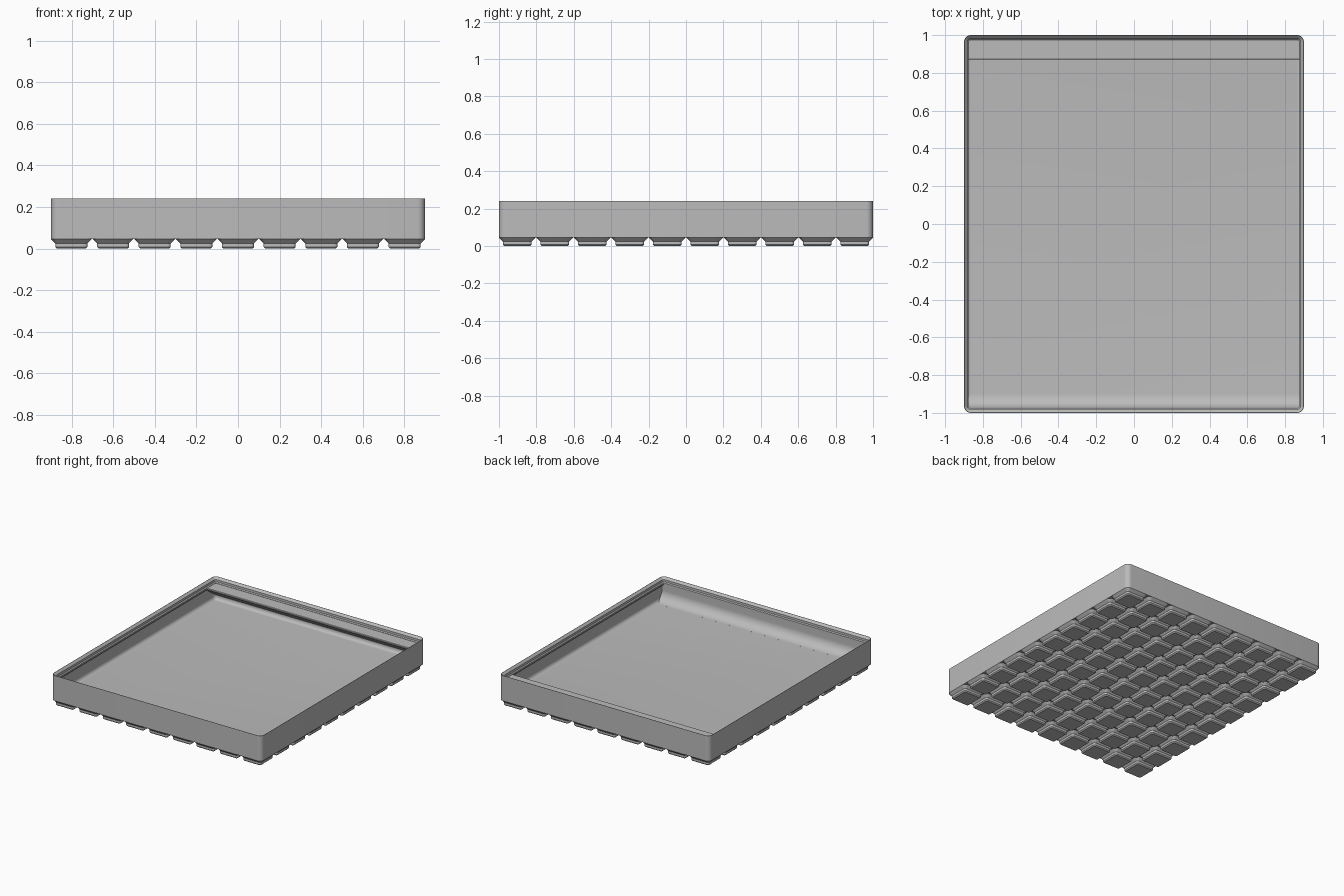
import bpy, bmesh, math

cube = bpy.data.objects.get("Cube")
if cube:
    bpy.data.objects.remove(cube)

CELL, NX, NY = 21.0, 9, 10
MM = 2 / (NY * CELL - 0.5)          # design units to scene units
HX, HY = (NX * CELL - 0.5) / 2, (NY * CELL - 0.5) / 2
HF = (CELL - 0.5) / 2
RADIUS, WALL, LIP, FLOOR = 3.75, 0.95, 2.6, 7.0

grey = bpy.data.materials.new("plain grey")
grey.use_nodes = True
grey.diffuse_color = (0.5, 0.5, 0.5, 1)
grey.node_tree.nodes["Principled BSDF"].inputs["Base Color"].default_value = grey.diffuse_color


def finish(name, bm):
    bmesh.ops.recalc_face_normals(bm, faces=bm.faces)
    bmesh.ops.scale(bm, vec=(MM, MM, MM), verts=bm.verts)
    mesh = bpy.data.meshes.new(name)
    bm.to_mesh(mesh)
    bm.free()
    mesh.materials.append(grey)
    obj = bpy.data.objects.new(name, mesh)
    bpy.context.collection.objects.link(obj)
    bpy.ops.object.select_all(action="DESELECT")
    obj.select_set(True)
    bpy.context.view_layer.objects.active = obj
    bpy.ops.object.shade_smooth_by_angle(angle=math.radians(30))
    return obj


def rounded_loft(name, hx, hy, profile, steps=8):
    """Stack rounded rectangles given as (inset, height) and cap both ends."""
    bm = bmesh.new()
    rings = []
    for inset, z in profile:
        r = max(RADIUS - inset, 0.05)
        cx, cy = hx - inset - r, hy - inset - r
        ring = []
        for q, (sx, sy) in enumerate([(1, 1), (-1, 1), (-1, -1), (1, -1)]):
            for i in range(steps + 1):
                a = (q + i / steps) * math.pi / 2
                ring.append(bm.verts.new((sx * cx + r * math.cos(a), sy * cy + r * math.sin(a), z)))
        rings.append(ring)
    for low, high in zip(rings, rings[1:]):
        for i in range(len(low)):
            j = (i + 1) % len(low)
            bm.faces.new((low[i], low[j], high[j], high[i]))
    bm.faces.new(rings[0])
    bm.faces.new(rings[-1])
    return finish(name, bm)


def prism(name, outline):
    """Extrude a (y, z) outline across the inside width."""
    bm = bmesh.new()
    w = HX - WALL + 0.01
    ends = [[bm.verts.new((x, y, z)) for y, z in outline] for x in (-w, w)]
    for end in ends:
        bm.faces.new(end)
    for i in range(len(outline)):
        j = (i + 1) % len(outline)
        bm.faces.new((ends[0][i], ends[0][j], ends[1][j], ends[1][i]))
    return finish(name, bm)


# Tray body: outer wall, stacking lip, inner wall, rounded floor edge
fillet = RADIUS - WALL
body = [(0, 4.75), (0, 25.2), (0.2, 25.2), (1.9, 23.5), (1.9, 21.7), (LIP, 21),
        (LIP, 19.8), (WALL, 18.15)]
for i in range(9):
    a = i / 8 * math.pi / 2
    body.append((WALL + fillet * (1 - math.cos(a)), FLOOR + fillet * (1 - math.sin(a))))
rounded_loft("tray_body", HX, HY, body)

# Grid of stepped feet
foot = rounded_loft("feet", HF, HF, [(2.95, 0), (2.15, 0.8), (2.15, 2.6), (0, 4.75), (0, 4.9)])
foot.location = (-(NX - 1) * CELL * MM / 2, -(NY - 1) * CELL * MM / 2, 0)
for axis, count in enumerate((NX, NY)):
    arr = foot.modifiers.new("repeat", "ARRAY")
    arr.count = count
    arr.use_relative_offset = False
    arr.use_constant_offset = True
    arr.constant_offset_displace = [CELL * MM * (k == axis) for k in range(3)]

# Curved scoop along the front wall
R = 8.0
front = -HY + LIP
scoop = [(-HY + 1.5, FLOOR - 0.5), (-HY + 1.5, 19.8), (front, 19.8)]
for i in range(17):
    a = i / 16 * math.pi / 2
    scoop.append((front + R * (1 - math.cos(a)), FLOOR + 0.01 + R * (1 - math.sin(a))))
scoop.append((front + R, FLOOR - 0.5))
prism("front_scoop", scoop)

# Label shelf along the back wall with a sloped underside
edge, back, top = HY - 13.6, HY - 1.5, 20.8
drop = (back - edge) * math.tan(math.radians(36))
prism("label_shelf", [(back, top), (edge + 0.3, top), (edge, top - 0.3), (edge, top - 1.2),
                      (back, top - 1.2 - drop)])
